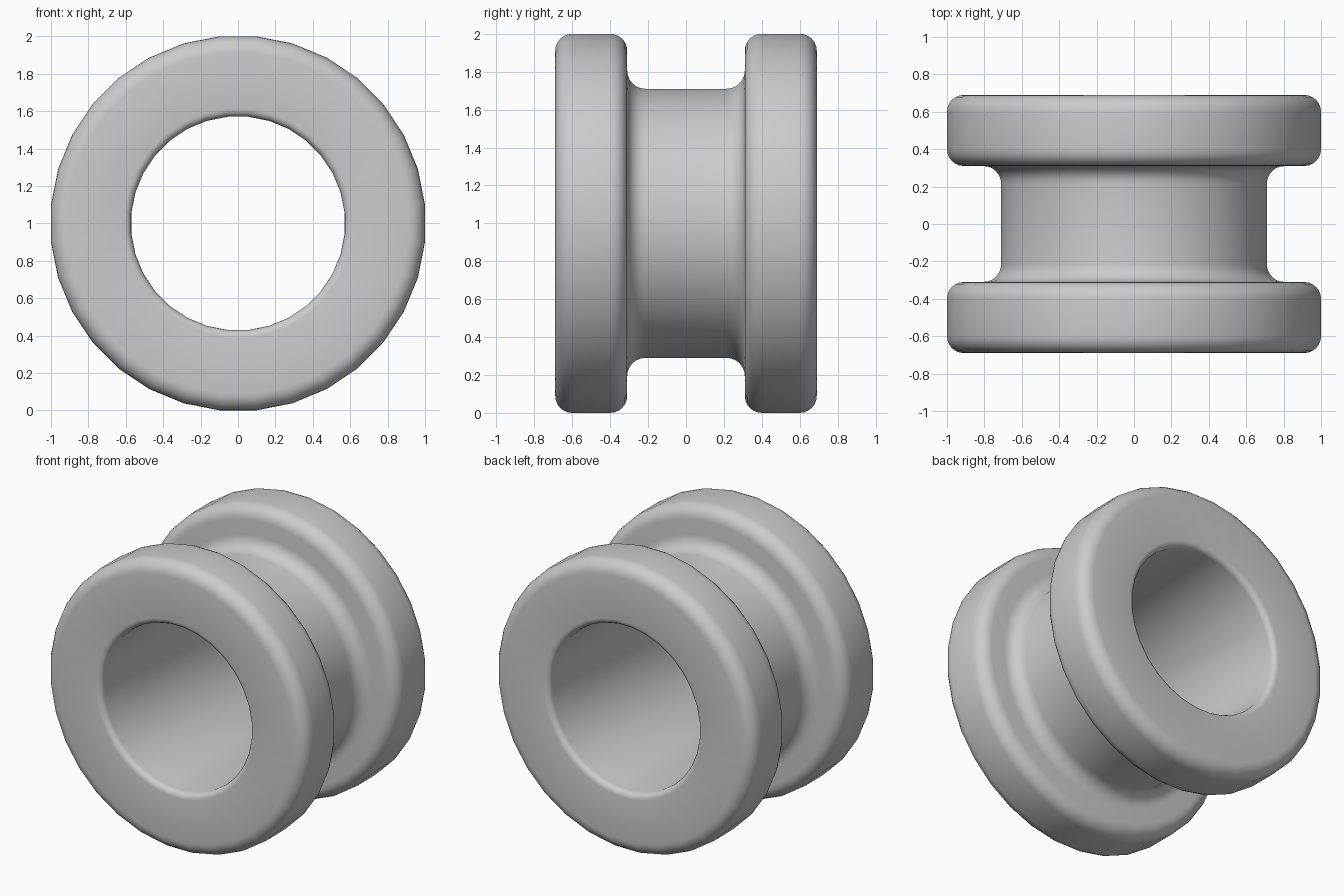
import bpy, bmesh, math

if "Cube" in bpy.data.objects:
    bpy.data.objects.remove(bpy.data.objects["Cube"])

SIDES = 32
SCALE = 1 / math.cos(math.pi / SIDES)   # flats of the polygon touch the bounding box


def arc(cy, cr, rad, start, end, steps=6):
    """Points (y, radius) along a fillet; angles in degrees."""
    angles = [math.radians(start + (end - start) * i / steps) for i in range(steps + 1)]
    return [(cy + rad * math.cos(a), cr + rad * math.sin(a)) for a in angles]


# Half of the cross-section, from the waist to the bore
half = arc(0.215, 0.805, 0.095, -90, 0)            # waist blending into flange
half += arc(0.40, 0.91, 0.09, 180, 90)             # inner rim of flange
half += arc(0.60, 0.91, 0.09, 90, 0)               # outer rim of flange
half += arc(0.65, 0.61, 0.04, 0, -90, 4)           # bore lip
profile = half + [(-y, r) for y, r in reversed(half)]

# Revolve the closed cross-section around the y axis
bm = bmesh.new()
rings = []
for i in range(SIDES):
    a = 2 * math.pi * (i + 0.5) / SIDES
    rings.append([bm.verts.new((r * SCALE * math.cos(a), y, 1 + r * SCALE * math.sin(a)))
                  for y, r in profile])
n = len(profile)
for i in range(SIDES):
    p, q = rings[i], rings[(i + 1) % SIDES]
    for j in range(n):
        k = (j + 1) % n
        bm.faces.new((p[j], p[k], q[k], q[j]))
bmesh.ops.recalc_face_normals(bm, faces=bm.faces)

mesh = bpy.data.meshes.new("flanged_bushing")
bm.to_mesh(mesh)
bm.free()
bushing = bpy.data.objects.new("flanged_bushing", mesh)
bpy.context.collection.objects.link(bushing)

grey = bpy.data.materials.new("light_grey")
grey.diffuse_color = (0.6, 0.6, 0.6, 1)
grey.use_nodes = True
grey.node_tree.nodes["Principled BSDF"].inputs["Base Color"].default_value = grey.diffuse_color
mesh.materials.append(grey)

bpy.context.view_layer.objects.active = bushing
bushing.select_set(True)
bpy.ops.object.shade_smooth_by_angle(angle=math.radians(40))
